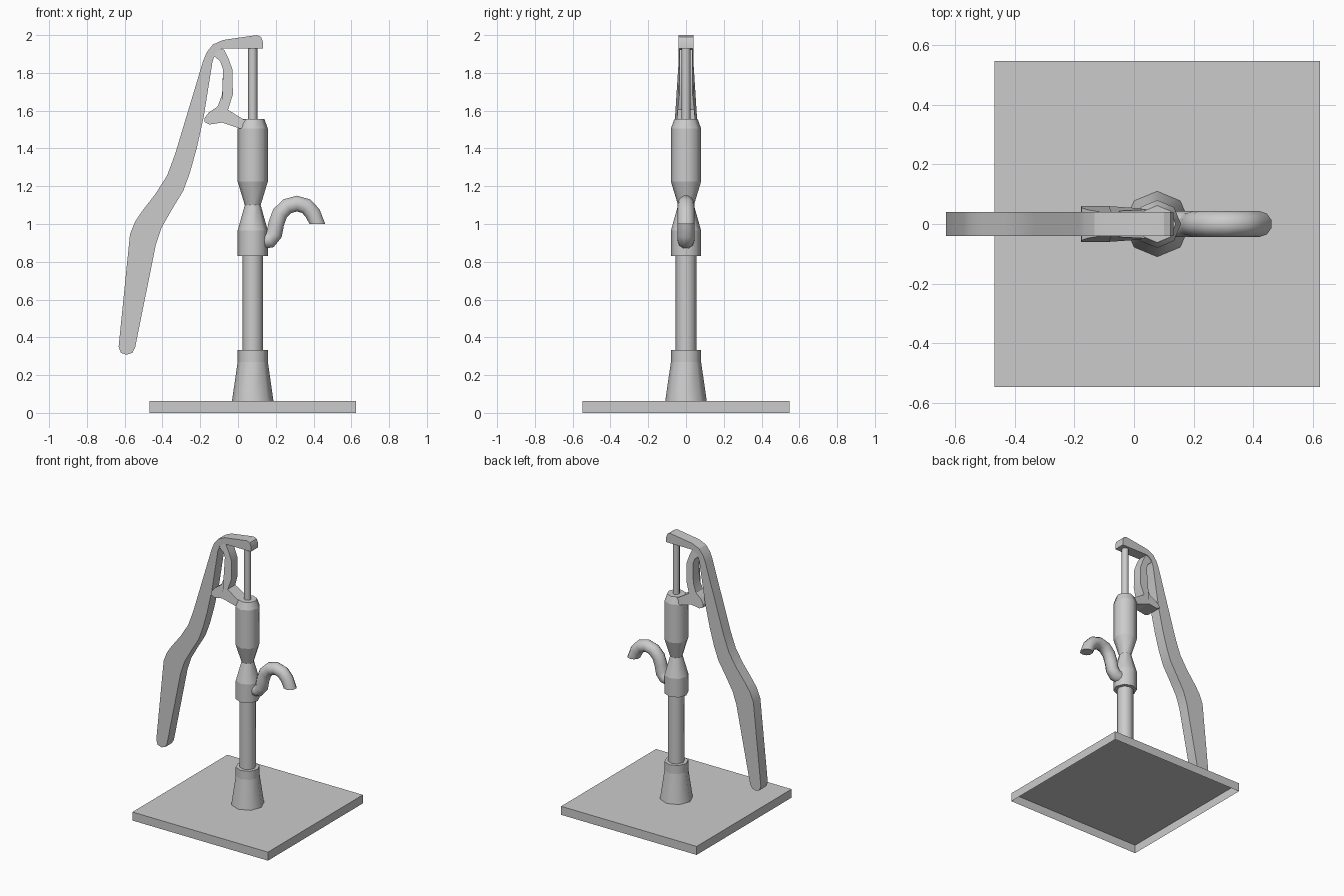
import bpy, bmesh
from math import sin, cos, pi, radians
from mathutils import Vector

if "Cube" in bpy.data.objects:
    bpy.data.objects.remove(bpy.data.objects["Cube"], do_unlink=True)

GREY = (0.6, 0.6, 0.6, 1.0)
metal = bpy.data.materials.new("grey metal")
metal.use_nodes = True
metal.diffuse_color = GREY
metal.node_tree.nodes["Principled BSDF"].inputs["Base Color"].default_value = GREY

AXIS_X = 0.078


def finish(name, bm, angle=None, normals=True):
    if normals:
        bmesh.ops.recalc_face_normals(bm, faces=bm.faces)
    mesh = bpy.data.meshes.new(name)
    bm.to_mesh(mesh)
    bm.free()
    mesh.materials.append(metal)
    obj = bpy.data.objects.new(name, mesh)
    bpy.context.collection.objects.link(obj)
    if angle:
        bpy.ops.object.select_all(action='DESELECT')
        obj.select_set(True)
        bpy.context.view_layer.objects.active = obj
        bpy.ops.object.shade_smooth_by_angle(angle=radians(angle))
    return obj


def skin(bm, rings, cap_start=True, cap_end=True):
    """Join equal rings of vertices into a tube."""
    n = len(rings[0])
    for a, b in zip(rings, rings[1:]):
        for i in range(n):
            j = (i + 1) % n
            bm.faces.new((a[i], a[j], b[j], b[i])).smooth = True
    if cap_start:
        bm.faces.new(rings[0][::-1])
    if cap_end:
        bm.faces.new(rings[-1])


def turned(name, profile, cap_start=True, sides=8):
    """Upright turned part with crisp rings, from (radius, z) pairs."""
    bm = bmesh.new()
    rings = [[bm.verts.new((AXIS_X + r * cos(2 * pi * i / sides),
                            r * sin(2 * pi * i / sides), z))
              for i in range(sides)] for r, z in profile]
    skin(bm, rings, cap_start)
    for e in bm.edges:
        if abs(e.verts[0].co.z - e.verts[1].co.z) < 1e-5:
            e.smooth = False
    return finish(name, bm)


def slab(name, outline, half_width):
    """Outline in the xz plane, given thickness by half_width(x, z)."""
    bm = bmesh.new()
    rings = [[bm.verts.new((x, s * half_width(x, z), z)) for x, z in outline]
             for s in (-1, 1)]
    skin(bm, rings)
    return finish(name, bm, 25)


def tube(name, path, radius, sides=10):
    """Round tube along (x, z) points, ending in a level mouth."""
    bm = bmesh.new()
    pts = [Vector((x, 0, z)) for x, z in path]
    side = Vector((0, 1, 0))
    rings = []
    for k, p in enumerate(pts):
        if k == len(pts) - 1:
            t = Vector((0, 0, -1))
        else:
            t = (pts[k + 1] - pts[max(k - 1, 0)]).normalized()
        out = side.cross(t)
        rings.append([bm.verts.new(p + radius * (side * cos(2 * pi * i / sides)
                                                 + out * sin(2 * pi * i / sides)))
                      for i in range(sides)])
    skin(bm, rings)
    return finish(name, bm, 50)


# Base plate, a shell open underneath
bm = bmesh.new()
bmesh.ops.create_cube(bm, size=1)
bmesh.ops.scale(bm, vec=(1.094, 1.094, 0.062), verts=bm.verts)
bmesh.ops.translate(bm, vec=(AXIS_X, 0, 0.031), verts=bm.verts)
bottom = [f for f in bm.faces if f.normal.z < -0.5]
bmesh.ops.delete(bm, geom=bottom, context='FACES_ONLY')
finish("base_plate", bm, normals=False)

# Upright column
turned("foot_cone", [(0.11, 0.062), (0.08, 0.27), (0.08, 0.333)], cap_start=False)
turned("lower_pipe", [(0.055, 0.30), (0.055, 0.86)])
turned("pump_body", [(0.08, 0.83), (0.08, 0.965), (0.042, 1.10), (0.08, 1.225),
                     (0.08, 1.505), (0.062, 1.555)])
turned("piston_rod", [(0.024, 1.52), (0.024, 1.94)])

# Spout
tube("spout", [(0.13, 0.91), (0.168, 0.914), (0.192, 0.945), (0.202, 1.0),
               (0.222, 1.056), (0.26, 1.094), (0.312, 1.108), (0.362, 1.094),
               (0.396, 1.056), (0.42, 1.0)], 0.044)

# Handle
slab("handle", [
    (0.10, 2.0), (0.122, 1.99), (0.132, 1.965), (0.132, 1.928), (-0.085, 1.928),
    (-0.118, 1.905), (-0.135, 1.86), (-0.182, 1.565), (-0.22, 1.395),
    (-0.255, 1.27), (-0.29, 1.175), (-0.345, 1.085), (-0.405, 0.98),
    (-0.435, 0.89), (-0.545, 0.345), (-0.56, 0.318), (-0.59, 0.308),
    (-0.62, 0.318), (-0.632, 0.35), (-0.572, 0.945), (-0.545, 1.013),
    (-0.51, 1.065), (-0.435, 1.162), (-0.375, 1.257), (-0.333, 1.37),
    (-0.185, 1.862), (-0.165, 1.91), (-0.133, 1.95), (-0.08, 1.974)],
    lambda x, z: 0.04)


# Pivot bracket, flaring towards its lower arm
def bracket_width(x, z):
    if z > 1.64:
        return 0.035
    flare = min((1.64 - z) / 0.1, 1)
    return 0.035 + flare * (0.025 if x < -0.05 else 0.015)


slab("pivot_bracket", [
    (-0.14, 1.925), (-0.075, 1.925), (-0.052, 1.88), (-0.03, 1.82),
    (-0.027, 1.685), (-0.053, 1.605), (0.03, 1.553), (0.06, 1.55), (0.06, 1.505),
    (0.01, 1.505), (-0.085, 1.537), (-0.15, 1.527), (-0.178, 1.54),
    (-0.176, 1.562), (-0.155, 1.59), (-0.108, 1.622), (-0.084, 1.685),
    (-0.079, 1.82), (-0.095, 1.862), (-0.128, 1.89)], bracket_width)
